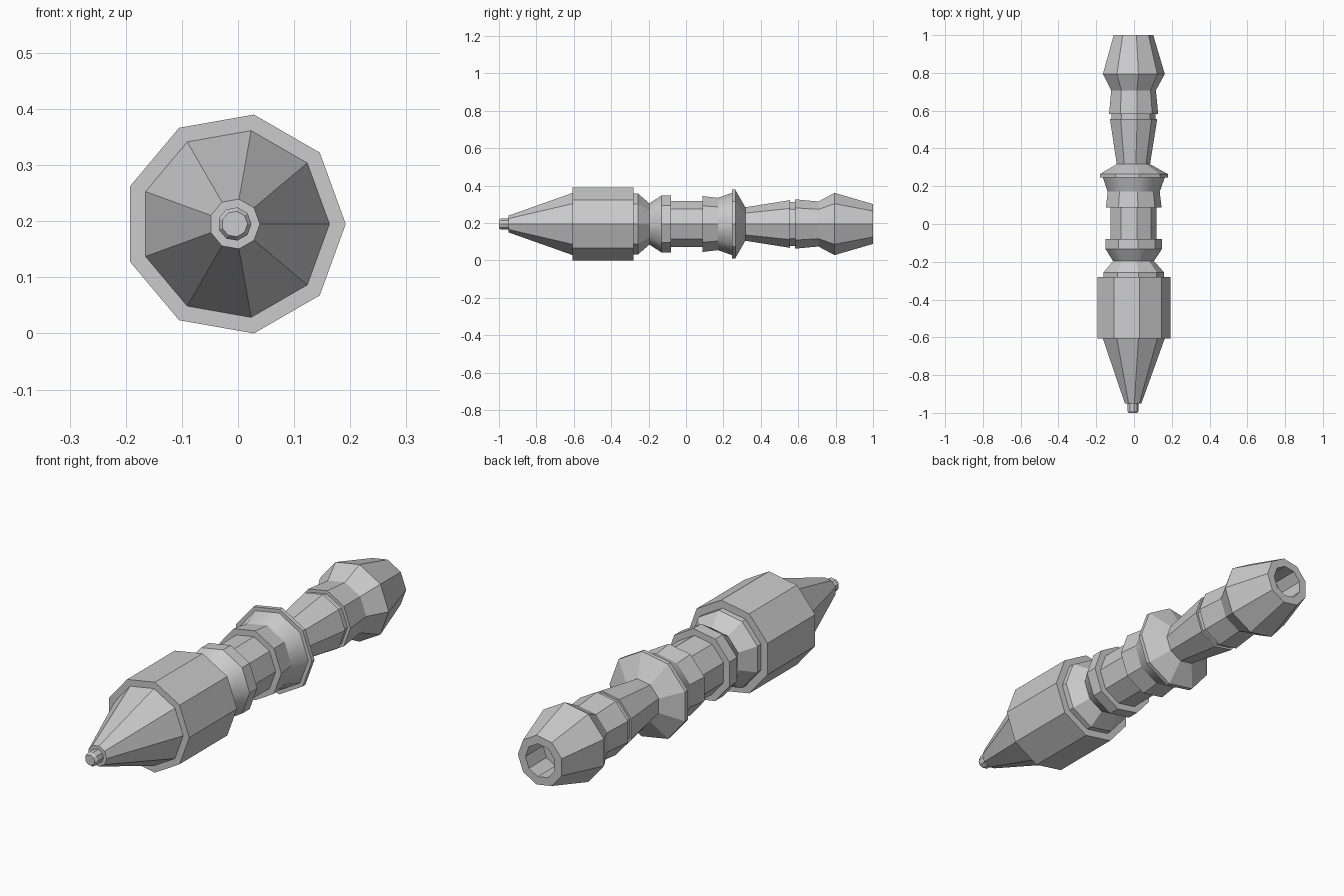
import bpy, bmesh
from math import cos, sin, pi

if "Cube" in bpy.data.objects:
    bpy.data.objects.remove(bpy.data.objects["Cube"])

SIDES = 9
CX, CZ = -0.006, 0.195          # axis of the turned shape, running along y


def lathe(name, profile, cap_start=False, cap_end=False, smooth=()):
    """Turn a (y, radius) profile around the long axis; smooth = segment indices."""
    bm = bmesh.new()
    angles = [2 * pi * i / SIDES for i in range(SIDES)]
    rings = [[bm.verts.new((CX + r * cos(a), y, CZ + r * sin(a))) for a in angles]
             for y, r in profile]
    for s, (a, b) in enumerate(zip(rings, rings[1:])):
        for i in range(SIDES):
            j = (i + 1) % SIDES
            face = bm.faces.new((a[i], b[i], b[j], a[j]))
            face.smooth = s in smooth
    if cap_start:
        bm.faces.new(rings[0])
    if cap_end:
        bm.faces.new(rings[-1][::-1])
    mesh = bpy.data.meshes.new(name)
    bm.to_mesh(mesh)
    bm.free()
    obj = bpy.data.objects.new(name, mesh)
    bpy.context.collection.objects.link(obj)
    return obj


# Small stepped tip
lathe("tip", [(-1.0, 0.023), (-0.99, 0.03), (-0.95, 0.03), (-0.95, 0.045)],
      cap_start=True)

# Long nose cone
lathe("nose_cone", [(-0.95, 0.045), (-0.606, 0.169)])

# Widest barrel with its two shoulders
lathe("barrel", [(-0.606, 0.169), (-0.606, 0.198), (-0.281, 0.198), (-0.281, 0.165)])

# Rear collar, narrow neck and smooth flare
lathe("neck", [(-0.281, 0.165), (-0.256, 0.165), (-0.196, 0.112), (-0.132, 0.154),
               (-0.08, 0.154), (-0.08, 0.125)], smooth=(2,))

# Straight grip
lathe("grip", [(-0.08, 0.125), (0.087, 0.125)])

# Flared guard
lathe("guard", [(0.087, 0.125), (0.087, 0.152), (0.171, 0.142), (0.246, 0.169),
                (0.246, 0.186), (0.264, 0.186), (0.317, 0.091)], smooth=(2,))

# Tapered handle with a thin groove
lathe("handle", [(0.317, 0.091), (0.555, 0.129), (0.555, 0.12), (0.583, 0.12),
                 (0.583, 0.134), (0.708, 0.122)])

# Pommel with a blind socket in its end
lathe("pommel", [(0.708, 0.122), (0.794, 0.169), (1.0, 0.108), (1.0, 0.072),
                 (0.88, 0.072)], cap_end=True)
